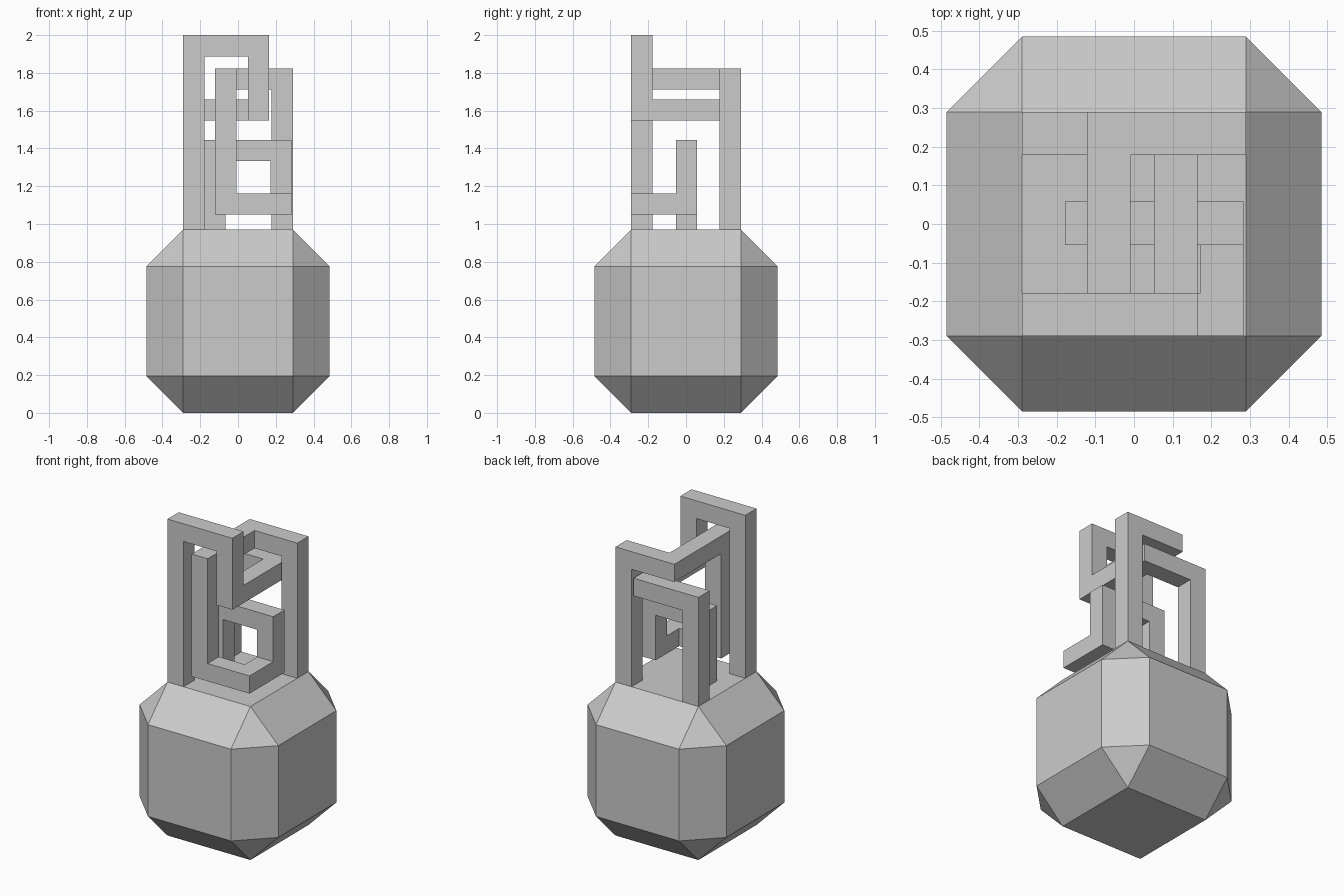
import bpy, bmesh
from mathutils import Vector

if "Cube" in bpy.data.objects:
    bpy.data.objects.remove(bpy.data.objects["Cube"])

TOP = 0.97      # height of the body's flat top
HALF = 0.056    # half thickness of the square bars


def finish(bm, name):
    bmesh.ops.recalc_face_normals(bm, faces=bm.faces)
    mesh = bpy.data.meshes.new(name)
    bm.to_mesh(mesh)
    bm.free()
    obj = bpy.data.objects.new(name, mesh)
    bpy.context.collection.objects.link(obj)
    return obj


def faceted_body(outer=0.485, inner=0.29):
    # cube with cut edges and triangular corners: hull of the 24 corner points
    bm = bmesh.new()
    for axis in range(3):
        for sx in (-1, 1):
            for sy in (-1, 1):
                for sz in (-1, 1):
                    p = Vector((sx, sy, sz)) * inner
                    p[axis] *= outer / inner
                    bm.verts.new(p + Vector((0, 0, outer)))
    bmesh.ops.convex_hull(bm, input=bm.verts)
    bmesh.ops.dissolve_limit(bm, angle_limit=0.02, verts=bm.verts, edges=bm.edges)
    finish(bm, "faceted_body")


def bent_bar(name, path):
    # square section swept along right-angle bends with mitred corners
    pts = [Vector(p) for p in path]
    dirs = [(b - a).normalized() for a, b in zip(pts, pts[1:])]
    bm = bmesh.new()
    ring = [pts[0] + Vector((x * HALF, y * HALF, 0))
            for x, y in ((-1, -1), (1, -1), (1, 1), (-1, 1))]
    prev = [bm.verts.new(p) for p in ring]
    bm.faces.new(prev)
    for i, d in enumerate(dirs):
        n = d + dirs[i + 1] if i + 1 < len(dirs) else d
        if i + 1 < len(dirs):
            n = d - dirs[i + 1]
            n = d + dirs[i + 1]
        ring = [p + d * ((pts[i + 1] - p).dot(n) / d.dot(n)) for p in ring]
        cur = [bm.verts.new(p) for p in ring]
        for k in range(4):
            m = (k + 1) % 4
            bm.faces.new((prev[k], prev[m], cur[m], cur[k]))
        prev = cur
    bm.faces.new(prev)
    finish(bm, name)


faceted_body()

# tall bar: front left post, over and down, then back to the rear left post
bent_bar("tall_bent_bar", [
    (-.234, -.234, TOP), (-.234, -.234, 1.944), (.108, -.234, 1.944),
    (.108, -.234, 1.604), (.108, .234, 1.604), (-.234, .234, 1.604),
    (-.234, .234, TOP)])

# winding bar: middle post, forward, up, and back to the rear right post
bent_bar("winding_bent_bar", [
    (-.122, .002, TOP), (-.122, .002, 1.39), (.228, .002, 1.39),
    (.228, .002, 1.106), (.228, -.234, 1.106), (-.065, -.234, 1.106),
    (-.065, -.234, 1.768), (-.065, .234, 1.768), (.234, .234, 1.768),
    (.234, .234, TOP)])
